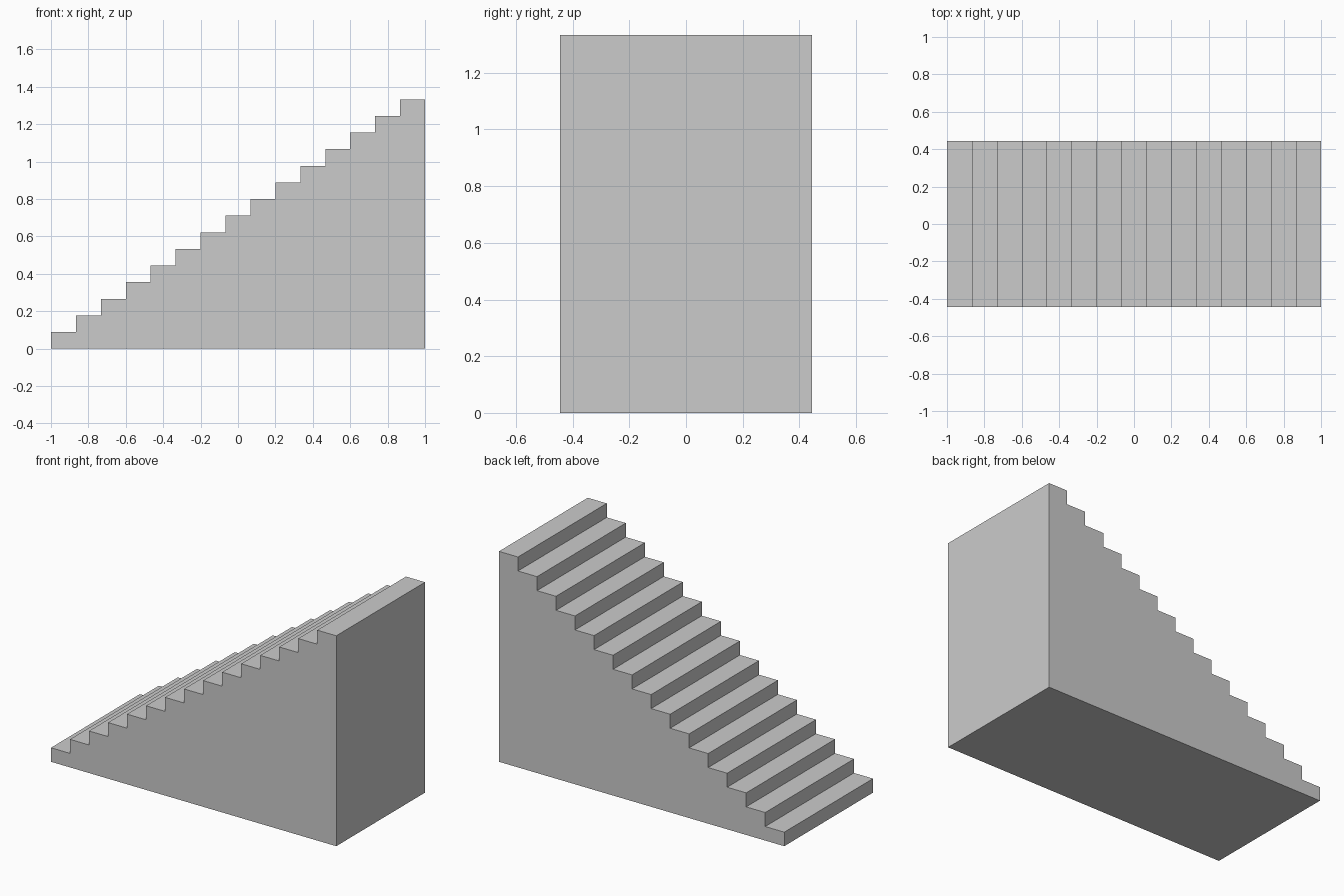
import bpy, bmesh

if "Cube" in bpy.data.objects:
    bpy.data.objects.remove(bpy.data.objects["Cube"])

STEPS = 15
LENGTH, WIDTH, HEIGHT = 2.0, 0.8889, 1.3333
tread, rise = LENGTH / STEPS, HEIGHT / STEPS

# Side profile: flat base, then the stepped slope climbing towards +x
profile = [(LENGTH / 2, 0.0), (-LENGTH / 2, 0.0)]
for i in range(STEPS):
    x, z = -LENGTH / 2 + i * tread, (i + 1) * rise
    profile += [(x, z), (x + tread, z)]

# Solid staircase: profile face extruded across the width
bm = bmesh.new()
face = bm.faces.new([bm.verts.new((x, -WIDTH / 2, z)) for x, z in profile])
result = bmesh.ops.extrude_face_region(bm, geom=[face], use_keep_orig=True)
moved = [v for v in result["geom"] if isinstance(v, bmesh.types.BMVert)]
bmesh.ops.translate(bm, verts=moved, vec=(0, WIDTH, 0))
bmesh.ops.recalc_face_normals(bm, faces=bm.faces)

mesh = bpy.data.meshes.new("staircase")
bm.to_mesh(mesh)
bm.free()
bpy.context.collection.objects.link(bpy.data.objects.new("staircase", mesh))
